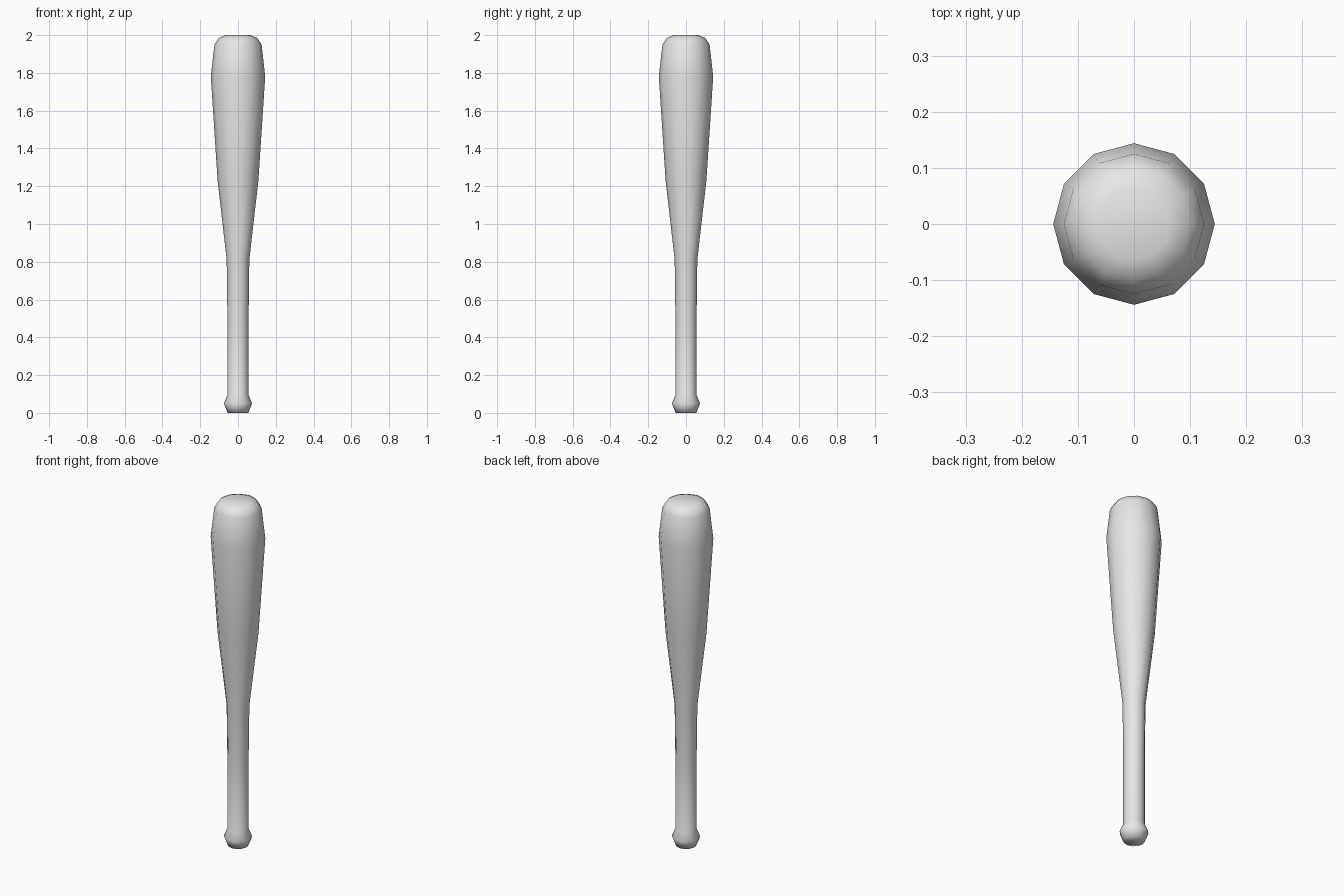
import bpy
import bmesh
from math import cos, sin, tau

cube = bpy.data.objects.get("Cube")
if cube:
    bpy.data.objects.remove(cube, do_unlink=True)

SIDES = 12

# Radius and height, from the knob up to the rounded tip
PROFILE = [
    (0.055, 0.0), (0.075, 0.05), (0.056, 0.095),      # knob
    (0.056, 0.5), (0.06, 0.81),                       # handle
    (0.108, 1.23), (0.144, 1.78),                     # barrel
    (0.125, 1.95), (0.102, 1.985), (0.065, 2.0),      # tip
]


def make_material(name, color):
    mat = bpy.data.materials.new(name)
    mat.use_nodes = True
    mat.diffuse_color = color
    mat.node_tree.nodes["Principled BSDF"].inputs["Base Color"].default_value = color
    return mat


def make_lathe(name, profile, mat):
    """Revolve the profile around z and cap both ends."""
    bm = bmesh.new()
    rings = [[bm.verts.new((r * cos(tau * i / SIDES), r * sin(tau * i / SIDES), z))
              for i in range(SIDES)] for r, z in profile]
    for low, high in zip(rings, rings[1:]):
        for i in range(SIDES):
            j = (i + 1) % SIDES
            bm.faces.new((low[i], low[j], high[j], high[i]))
    bm.faces.new(rings[0][::-1])
    bm.faces.new(rings[-1])
    for face in bm.faces:
        face.smooth = True
    mesh = bpy.data.meshes.new(name)
    bm.to_mesh(mesh)
    bm.free()
    mesh.materials.append(mat)
    obj = bpy.data.objects.new(name, mesh)
    bpy.context.collection.objects.link(obj)
    return obj


# Whole bat, one smooth turned body
make_lathe("bat", PROFILE, make_material("light_grey", (0.8, 0.8, 0.8, 1.0)))
